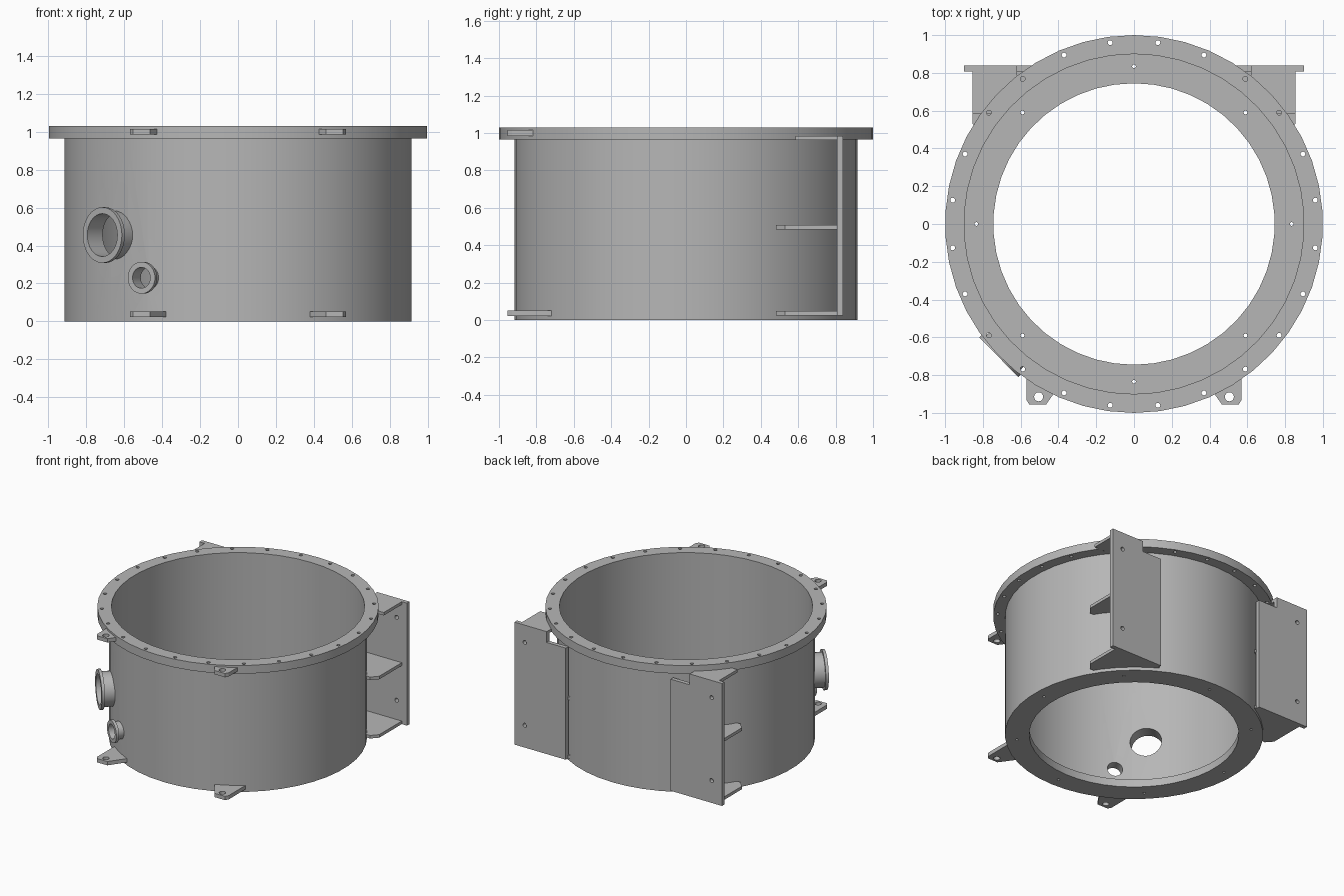
import bpy, bmesh
from math import pi, sin, cos, atan2, hypot, radians
from mathutils import Vector, Matrix

cube = bpy.data.objects.get("Cube")
if cube:
    bpy.data.objects.remove(cube)

steel = bpy.data.materials.new("grey_steel")
steel.use_nodes = True
GREY = (0.47, 0.47, 0.47, 1)
steel.diffuse_color = GREY
steel.node_tree.nodes["Principled BSDF"].inputs["Base Color"].default_value = GREY
SIDES = 46


def make_object(name, bm):
    bmesh.ops.recalc_face_normals(bm, faces=bm.faces)
    mesh = bpy.data.meshes.new(name)
    bm.to_mesh(mesh)
    bm.free()
    mesh.materials.append(steel)
    obj = bpy.data.objects.new(name, mesh)
    bpy.context.collection.objects.link(obj)
    return obj


def activate(obj):
    bpy.ops.object.select_all(action='DESELECT')
    obj.select_set(True)
    bpy.context.view_layer.objects.active = obj


def smooth(obj):
    activate(obj)
    bpy.ops.object.shade_smooth_by_angle(angle=radians(30))


def lathe(name, profile, sides=SIDES, matrix=Matrix()):
    """Closed radius/height profile turned about z, first corner on the y axis."""
    bm = bmesh.new()
    loops = []
    for i in range(sides):
        a = pi / 2 + 2 * pi * i / sides
        loops.append([bm.verts.new(matrix @ Vector((r * cos(a), r * sin(a), z)))
                      for r, z in profile])
    n = len(profile)
    for i in range(sides):
        a, b = loops[i], loops[(i + 1) % sides]
        for j in range(n):
            k = (j + 1) % n
            bm.faces.new((a[j], b[j], b[k], a[k]))
    return make_object(name, bm)


def ring(name, inner, outer, z0, z1):
    return lathe(name, [(inner, z0), (outer, z0), (outer, z1), (inner, z1)])


def slab(name, outline, z0, z1):
    """Flat outline in x and y, extruded from z0 to z1."""
    bm = bmesh.new()
    face = bm.faces.new([bm.verts.new((x, y, z0)) for x, y in outline])
    new = bmesh.ops.extrude_face_region(bm, geom=[face])["geom"]
    verts = [v for v in new if isinstance(v, bmesh.types.BMVert)]
    bmesh.ops.translate(bm, verts=verts, vec=(0, 0, z1 - z0))
    return make_object(name, bm)


def drill(obj, holes):
    """Cut round holes given as (centre, direction, radius, length, sides)."""
    bm = bmesh.new()
    for centre, direction, radius, length, sides in holes:
        turn = Vector(direction).to_track_quat('Z', 'Y').to_matrix().to_4x4()
        bmesh.ops.create_cone(bm, cap_ends=True, segments=sides, radius1=radius,
                              radius2=radius, depth=length,
                              matrix=Matrix.Translation(centre) @ turn)
    cutter = make_object("hole_cutter", bm)
    cutter.hide_render = True
    mod = obj.modifiers.new("holes", 'BOOLEAN')
    mod.operation, mod.solver, mod.object = 'DIFFERENCE', 'EXACT', cutter
    activate(obj)
    bpy.ops.object.modifier_apply(modifier=mod.name)
    bpy.data.objects.remove(cutter)


def bolt_circle(count, radius, z, size, phase=0.0):
    angles = [2 * pi * (i + phase) / count for i in range(count)]
    return [((radius * cos(a), radius * sin(a), z), (0, 0, 1), size, 0.3, 12)
            for a in angles]


# Drum: wall, bolted top flange and inward bottom ring
wall = ring("drum_wall", 0.9, 0.917, 0, 0.965)
flange = ring("top_flange", 0.9, 1.0, 0.965, 1.03)
drill(flange, bolt_circle(24, 0.968, 1.0, 0.013, 0.5))
base = ring("bottom_ring", 0.745, 0.9, 0, 0.06)
drill(base, bolt_circle(8, 0.835, 0.03, 0.01))

# Two flanged nozzles on the front right
nozzles = [("large_nozzle", (-0.712, -0.702), 0.455, 0.113, 0.128, 0.147, 1.005),
           ("small_nozzle", (-0.52, -0.854), 0.23, 0.055, 0.065, 0.084, 0.98)]
wall_holes = []
for name, (dx, dy), z, bore, neck, lip, reach in nozzles:
    direction = Vector((dx, dy, 0)).normalized()
    matrix = (Matrix.Translation((0, 0, z))
              @ direction.to_track_quat('Z', 'Y').to_matrix().to_4x4())
    profile = [(bore, 0.905), (neck, 0.905), (neck, reach - 0.022),
               (lip, reach - 0.022), (lip, reach), (bore, reach)]
    smooth(lathe(name, profile, 32, matrix))
    wall_holes.append((direction * 0.91 + Vector((0, 0, z)), direction, bore, 0.3, 32))
drill(wall, wall_holes)
for obj in (wall, flange, base):
    smooth(obj)


def arc(start, end, radius, steps=6):
    """Points along the drum between the bearings of two points."""
    a, b = atan2(start[1], start[0]), atan2(end[1], end[0])
    angles = [a + (b - a) * i / steps for i in range(steps + 1)]
    return [(radius * cos(t), radius * sin(t)) for t in angles]


LUG = [(0.57, -0.72), (0.57, -0.93), (0.555, -0.955), (0.465, -0.955), (0.38, -0.835)]
GUSSET = [(0.44, 0.81), (0.855, 0.81), (0.855, 0.53), (0.81, 0.48)]
GUSSET += arc((0.77, 0.48), (0.46, 0.78), 0.908)
TOP_GUSSET = [(0.62, 0.81), (0.855, 0.81), (0.855, 0.585), (0.72, 0.585), (0.62, 0.70)]

for side, s in (("left", 1), ("right", -1)):
    def flip(points):
        return [(s * x, y) for x, y in points]

    # Lifting lugs at the front, high and low
    for level, z in (("top", 0.985), ("bottom", 0.022)):
        lug = slab(f"{side}_{level}_lug", flip(LUG), z, z + 0.03)
        drill(lug, [((s * 0.505, -0.915, z), (0, 0, 1), 0.024, 0.2, 16)])

    # Mounting plate at the back, notched below the flange
    outline = [(0.455, 0.025), (0.9, 0.025), (0.9, 0.985), (0.62, 0.985),
               (0.62, 0.9), (0.455, 0.9)]
    plate = slab(f"{side}_mounting_plate", flip(outline), -0.84, -0.808)
    plate.data.transform(Matrix.Rotation(pi / 2, 4, 'X'))
    drill(plate, [((s * 0.81, 0.82, z), (0, 1, 0), 0.016, 0.2, 16)
                  for z in (0.2, 0.85)])

    # Gussets between plate and drum
    for level, z in (("bottom", 0.025), ("middle", 0.483)):
        slab(f"{side}_{level}_gusset", flip(GUSSET), z, z + 0.024)
    slab(f"{side}_top_gusset", flip(TOP_GUSSET), 0.962, 0.985)
